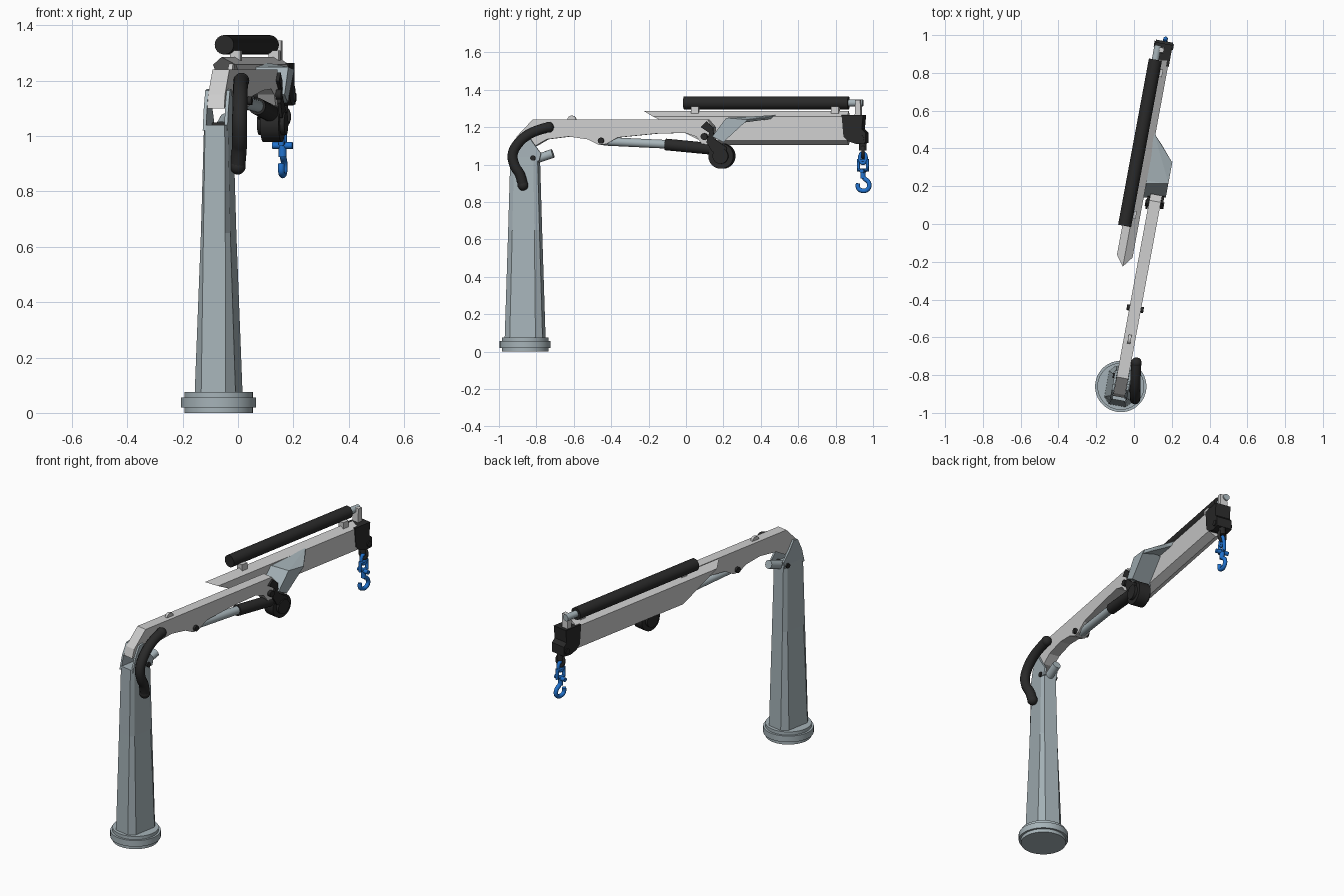
import bpy, bmesh, math
from mathutils import Matrix, Vector

if "Cube" in bpy.data.objects:
    bpy.data.objects.remove(bpy.data.objects["Cube"])

# The crane swings slightly to the right of +y; parts are built in (side, y, z)
# where "side" is the sideways offset from the boom line and y is the world y.
A = math.radians(10.5)
SA, CA = math.sin(A), math.cos(A)
FRAME = Matrix.Translation((-0.07, -0.86, 0)) @ Matrix.Rotation(-A, 4, 'Z')


def mat(name, r, g, b):
    m = bpy.data.materials.new(name)
    m.diffuse_color = (r, g, b, 1)
    m.use_nodes = True
    m.node_tree.nodes["Principled BSDF"].inputs["Base Color"].default_value = m.diffuse_color
    return m


LIGHT = mat("light_grey", 0.62, 0.62, 0.62)
STEEL = mat("blue_grey", 0.38, 0.45, 0.48)
BLACK = mat("black", 0.022, 0.022, 0.022)
BLUE = mat("hook_blue", 0.015, 0.17, 0.62)


def loc(v, y, z):
    return Vector((v, (y + 0.86 + v * SA) / CA, z))


def finish(name, bm, m, smooth=False):
    bmesh.ops.recalc_face_normals(bm, faces=bm.faces)
    me = bpy.data.meshes.new(name)
    bm.to_mesh(me)
    bm.free()
    me.materials.append(m)
    ob = bpy.data.objects.new(name, me)
    bpy.context.collection.objects.link(ob)
    ob.matrix_world = FRAME
    if smooth:
        bpy.ops.object.select_all(action='DESELECT')
        ob.select_set(True)
        bpy.context.view_layer.objects.active = ob
        bpy.ops.object.shade_smooth_by_angle(angle=math.radians(35))
    return ob


def loft(name, rings, m, smooth=False):
    bm = bmesh.new()
    vs = [[bm.verts.new(p) for p in r] for r in rings]
    n = len(vs[0])
    for a, b in zip(vs, vs[1:]):
        for i in range(n):
            bm.faces.new((a[i], a[(i + 1) % n], b[(i + 1) % n], b[i]))
    bm.faces.new(vs[0])
    bm.faces.new(vs[-1])
    return finish(name, bm, m, smooth)


def prism(name, profile, v0, v1, m):
    # side profile in (y, z), extruded sideways
    mid = (v0 + v1) / 2
    base = [loc(mid, y, z) for y, z in profile]
    return loft(name, [[Vector((v, p.y, p.z)) for p in base] for v in (v0, v1)], m)


def hull(name, pts, m):
    bm = bmesh.new()
    for p in pts:
        bm.verts.new(loc(*p))
    bmesh.ops.convex_hull(bm, input=bm.verts)
    return finish(name, bm, m)


def cyl(name, a, b, r, m, seg=24, r2=None):
    a, b = Vector(a), Vector(b)
    d = b - a
    bm = bmesh.new()
    bmesh.ops.create_cone(bm, cap_ends=True, segments=seg, radius1=r,
                          radius2=r2 or r, depth=d.length,
                          matrix=Matrix.Translation((a + b) / 2) @ d.to_track_quat('Z', 'Y').to_matrix().to_4x4())
    return finish(name, bm, m, True)


def rod(name, a, b, r, m):
    return cyl(name, loc(*a), loc(*b), r, m)


def pin(name, v0, v1, y, z, r, m):
    # sideways cylinder centred on (y, z) in the side view
    c = loc((v0 + v1) / 2, y, z)
    return cyl(name, (v0, c.y, z), (v1, c.y, z), r, m)


def tube(name, pts, r, m, closed=False, smooth_path=True):
    cu = bpy.data.curves.new(name, 'CURVE')
    cu.dimensions = '3D'
    cu.bevel_depth, cu.bevel_resolution = r, 4
    cu.use_fill_caps, cu.resolution_u = True, 6
    sp = cu.splines.new('NURBS' if smooth_path else 'POLY')
    sp.points.add(len(pts) - 1)
    for p, q in zip(sp.points, pts):
        p.co = (*loc(*q), 1)
    sp.use_cyclic_u, sp.use_endpoint_u, = closed, not closed
    if smooth_path:
        sp.order_u = 3
    cu.materials.append(m)
    ob = bpy.data.objects.new(name, cu)
    bpy.context.collection.objects.link(ob)
    ob.matrix_world = FRAME
    bpy.ops.object.select_all(action='DESELECT')
    ob.select_set(True)
    bpy.context.view_layer.objects.active = ob
    bpy.ops.object.convert(target='MESH')
    bpy.ops.object.shade_smooth_by_angle(angle=math.radians(40))


# Round base, three stacked discs
for name, z0, z1, r in (("base_foot", 0, 0.021, 0.124), ("base_flange", 0.02, 0.056, 0.136),
                        ("base_collar", 0.055, 0.075, 0.124)):
    cyl(name, (0, 0, z0), (0, 0, z1), r, STEEL, 48)


# Tapered eight-sided column
def octagon(hv, fv, hu, fu, z):
    return [(fv, -hu, z), (hv, -fu, z), (hv, fu, z), (fv, hu, z),
            (-fv, hu, z), (-hv, fu, z), (-hv, -fu, z), (-fv, -hu, z)]


loft("column", [octagon(0.075, 0.045, 0.103, 0.07, 0.07),
                octagon(0.054, 0.04, 0.085, 0.06, 0.65),
                octagon(0.044, 0.036, 0.074, 0.052, 1.04)], STEEL)

# Cheek plates holding the boom, with pivot pin and stub
cheek = [(-0.93, 1.02), (-0.91, 1.1), (-0.88, 1.165), (-0.85, 1.17), (-0.82, 1.12),
         (-0.775, 1.06), (-0.785, 1.02)]
for s in (-1, 1):
    prism("column_cheek", cheek, s * 0.032, s * 0.044, STEEL)
pin("column_pin", -0.052, 0.052, -0.81, 1.035, 0.014, BLACK)
rod("column_stub", (0, -0.8, 1.03), (0, -0.712, 1.06), 0.024, STEEL)

# Lower boom with arched underside
prism("inner_boom", [(-0.915, 1.1), (-0.9, 1.15), (-0.815, 1.24), (0.12, 1.24), (0.155, 1.2), (0.155, 1.105),
                     (0.09, 1.11), (0.06, 1.15), (0.0, 1.17), (-0.16, 1.165), (-0.36, 1.145),
                     (-0.42, 1.11), (-0.46, 1.105), (-0.52, 1.135), (-0.62, 1.15),
                     (-0.74, 1.135), (-0.8, 1.1)], -0.031, 0.031, LIGHT)
pin("boom_lug", -0.008, 0.008, -0.61, 1.238, 0.024, LIGHT)
pin("cylinder_pin", -0.045, 0.045, -0.448, 1.128, 0.016, BLACK)
pin("elbow_pin", -0.05, 0.05, 0.105, 1.15, 0.018, BLACK)

# Hydraulic cylinder below the boom
rod("cylinder_rod", (0, -0.44, 1.125), (0, -0.09, 1.108), 0.023, STEEL)
rod("cylinder_sleeve", (0, -0.11, 1.108), (0, 0.18, 1.08), 0.031, BLACK)

# Elbow links and winch drum
for s in (-1, 1):
    prism("elbow_link", [(0.08, 1.2), (0.11, 1.23), (0.145, 1.2), (0.15, 1.14), (0.22, 1.09),
                         (0.2, 1.04), (0.14, 1.07), (0.11, 1.12), (0.125, 1.17)],
          s * 0.032, s * 0.044, BLACK)
pin("winch_drum", -0.034, 0.034, 0.192, 1.046, 0.068, BLACK)
pin("winch_hub", -0.05, 0.05, 0.192, 1.046, 0.042, BLACK)

# Folded bracket joining the two booms
hull("elbow_bracket", [(v, y, z) for v in (-0.075, 0.052) for y, z in
                       ((0.14, 1.15), (0.215, 1.25), (0.33, 1.24), (0.27, 1.185), (0.2, 1.12))], STEEL)
hull("bracket_tail", [(0.052, 0.215, 1.25), (0.052, 0.325, 1.24), (0.052, 0.31, 1.225),
                      (-0.07, 0.23, 1.25), (-0.07, 0.48, 1.265), (-0.07, 0.46, 1.245),
                      (-0.02, 0.42, 1.25)], STEEL)

# Upper boom: six-sided section with a slanted rear end
OV = -0.105
section = [(0, 1.286, -0.225), (0.042, 1.258, -0.17), (0.042, 1.13, 0.08),
           (0, 1.105, 0.12), (-0.042, 1.13, 0.08), (-0.042, 1.258, -0.17)]
rear = [(OV + v, loc(OV, y, z).y, z) for v, z, y in section]
front = [(OV + v, loc(OV, 0.87, z).y, z) for v, z, y in section]
loft("outer_boom", [rear, front], LIGHT)

# Extension ram on top with its brackets
TV = -0.135
rod("ram_housing", (TV, -0.01, 1.33), (TV, 0.87, 1.33), 0.035, BLACK)
rod("ram_rod", (TV, 0.86, 1.33), (TV, 0.946, 1.33), 0.019, STEEL)
for y in (0.05, 0.8):
    prism("ram_bracket", [(y - 0.02, 1.255), (y + 0.02, 1.255), (y + 0.02, 1.31), (y - 0.02, 1.31)],
          TV + 0.012, TV + 0.05, LIGHT)
prism("ram_end_plate", [(0.905, 1.25), (0.938, 1.25), (0.935, 1.345), (0.91, 1.345)],
      TV - 0.008, TV + 0.035, LIGHT)

# Black boom head
prism("boom_head", [(0.84, 1.265), (0.955, 1.265), (0.948, 1.19), (0.968, 1.17), (0.968, 1.115),
                    (0.92, 1.11), (0.875, 1.125), (0.85, 1.15)], OV - 0.046, OV + 0.046, BLACK)
pin("head_pin", OV - 0.052, OV + 0.052, 0.945, 1.14, 0.016, BLACK)

# Shackle, swivel link and hook
HV, HY = -0.102, 0.946
rod("head_hanger", (HV, HY, 1.13), (HV, HY, 1.075), 0.02, BLACK)


def ring(name, rv, ry, cz, rz, r, m):
    tube(name, [(HV + rv * math.cos(t), HY + ry * math.cos(t), cz + rz * math.sin(t))
                for t in (i * math.pi / 8 for i in range(16))], r, m, True, False)


ring("shackle", 0.022, 0, 1.07, 0.032, 0.009, BLACK)
ring("upper_link", 0, 0.017, 1.035, 0.028, 0.01, BLUE)
tube("swivel_frame", [(HV, HY - 0.024, 0.972), (HV, HY + 0.024, 0.972), (HV, HY + 0.024, 1.022),
                      (HV, HY - 0.024, 1.022)], 0.011, BLUE, True, False)
pin("swivel_bar", HV - 0.037, HV + 0.037, HY, 0.966, 0.012, BLUE)
rod("hook_shank", (HV, HY, 0.965), (HV, HY, 0.925), 0.014, BLUE)
tube("hook", [(HV, HY + y, z) for y, z in ((0, 0.945), (0.004, 0.925), (0.03, 0.912), (0.037, 0.88),
                                           (0.015, 0.858), (-0.015, 0.862), (-0.03, 0.878), (-0.026, 0.9))],
     0.012, BLUE)

# Hose loop on the right of the column head
tube("hose", [(0.058, -0.735, 1.2), (0.066, -0.8, 1.185), (0.08, -0.88, 1.14), (0.088, -0.935, 1.06),
              (0.085, -0.915, 0.985), (0.078, -0.885, 0.95), (0.07, -0.872, 0.89)], 0.027, BLACK)
for i, p in enumerate(((0.058, -0.735, 1.2), (0.07, -0.872, 0.89))):
    bm = bmesh.new()
    bmesh.ops.create_uvsphere(bm, u_segments=16, v_segments=10, radius=0.029,
                              matrix=Matrix.Translation(loc(*p)))
    finish("hose_end", bm, BLACK, True)
